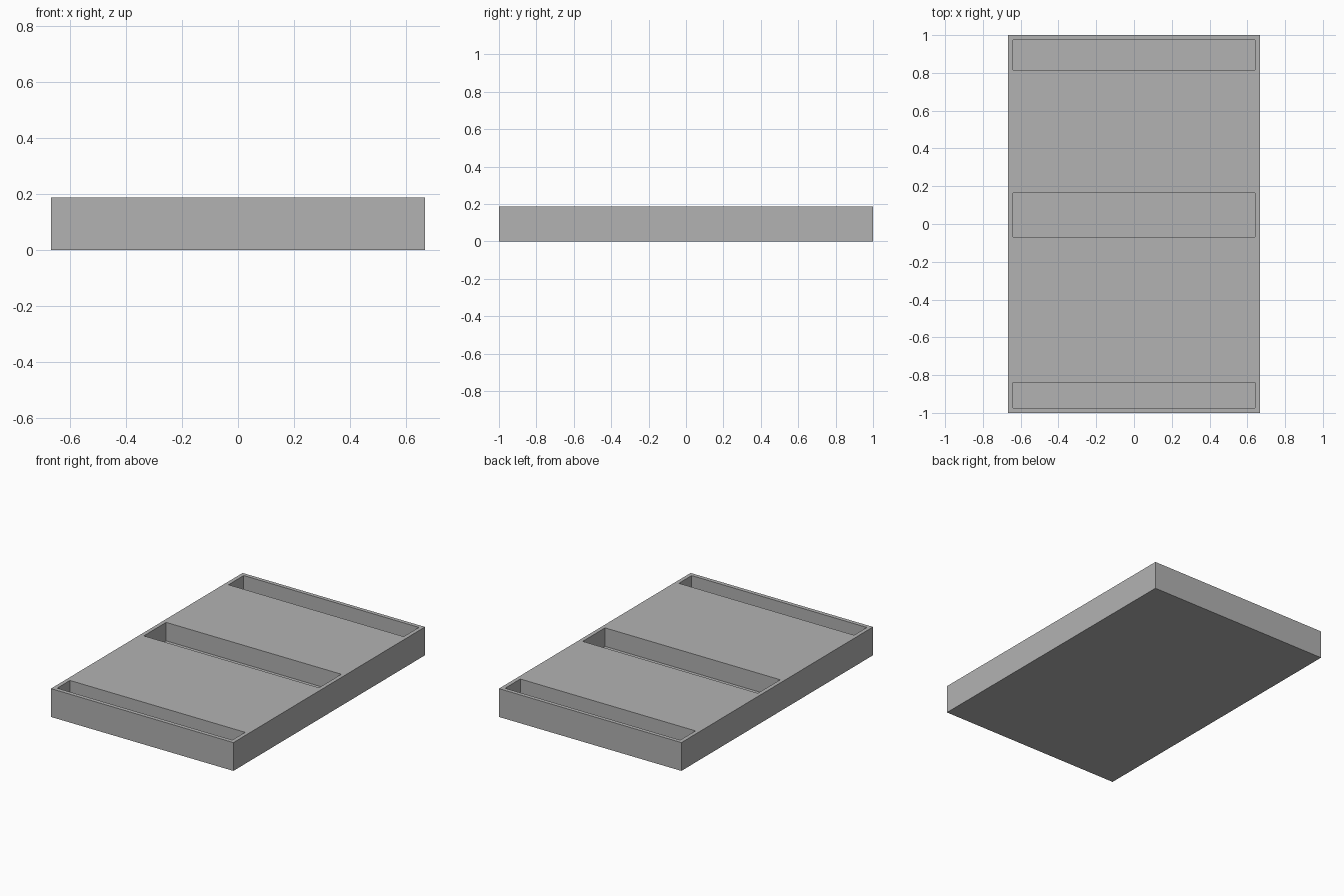
import bpy

if "Cube" in bpy.data.objects:
    bpy.data.objects.remove(bpy.data.objects["Cube"], do_unlink=True)

WIDTH, LENGTH, HEIGHT = 1.333, 2.0, 0.187
SLOT_HALF_WIDTH = 0.64
SLOT_DEPTH = 0.122
# Front and back edge of each slot
SLOTS = [(-0.973, -0.84), (-0.069, 0.164), (0.815, 0.974)]

grey = bpy.data.materials.new("mid_grey")
grey.use_nodes = True
colour = (0.448, 0.448, 0.448, 1)
grey.diffuse_color = colour
grey.node_tree.nodes["Principled BSDF"].inputs["Base Color"].default_value = colour


def box(name, low, high):
    """Axis-aligned box between two corners."""
    centre = [(a + b) / 2 for a, b in zip(low, high)]
    bpy.ops.mesh.primitive_cube_add(size=1, location=centre)
    obj = bpy.context.object
    obj.name = name
    obj.scale = [b - a for a, b in zip(low, high)]
    bpy.ops.object.transform_apply(location=True, rotation=True, scale=True)
    obj.data.materials.append(grey)
    return obj


# Solid slab
tray = box("slotted_tray", (-WIDTH / 2, -LENGTH / 2, 0), (WIDTH / 2, LENGTH / 2, HEIGHT))

# Three blind slots cut down from the top
for front, back in SLOTS:
    cutter = box("slot_cutter",
                 (-SLOT_HALF_WIDTH, front, HEIGHT - SLOT_DEPTH),
                 (SLOT_HALF_WIDTH, back, HEIGHT + 0.1))
    cutter.hide_render = True
    cut = tray.modifiers.new("slot", "BOOLEAN")
    cut.operation = "DIFFERENCE"
    cut.solver = "EXACT"
    cut.object = cutter
    bpy.context.view_layer.objects.active = tray
    bpy.ops.object.modifier_apply(modifier=cut.name)
    bpy.data.objects.remove(cutter, do_unlink=True)
